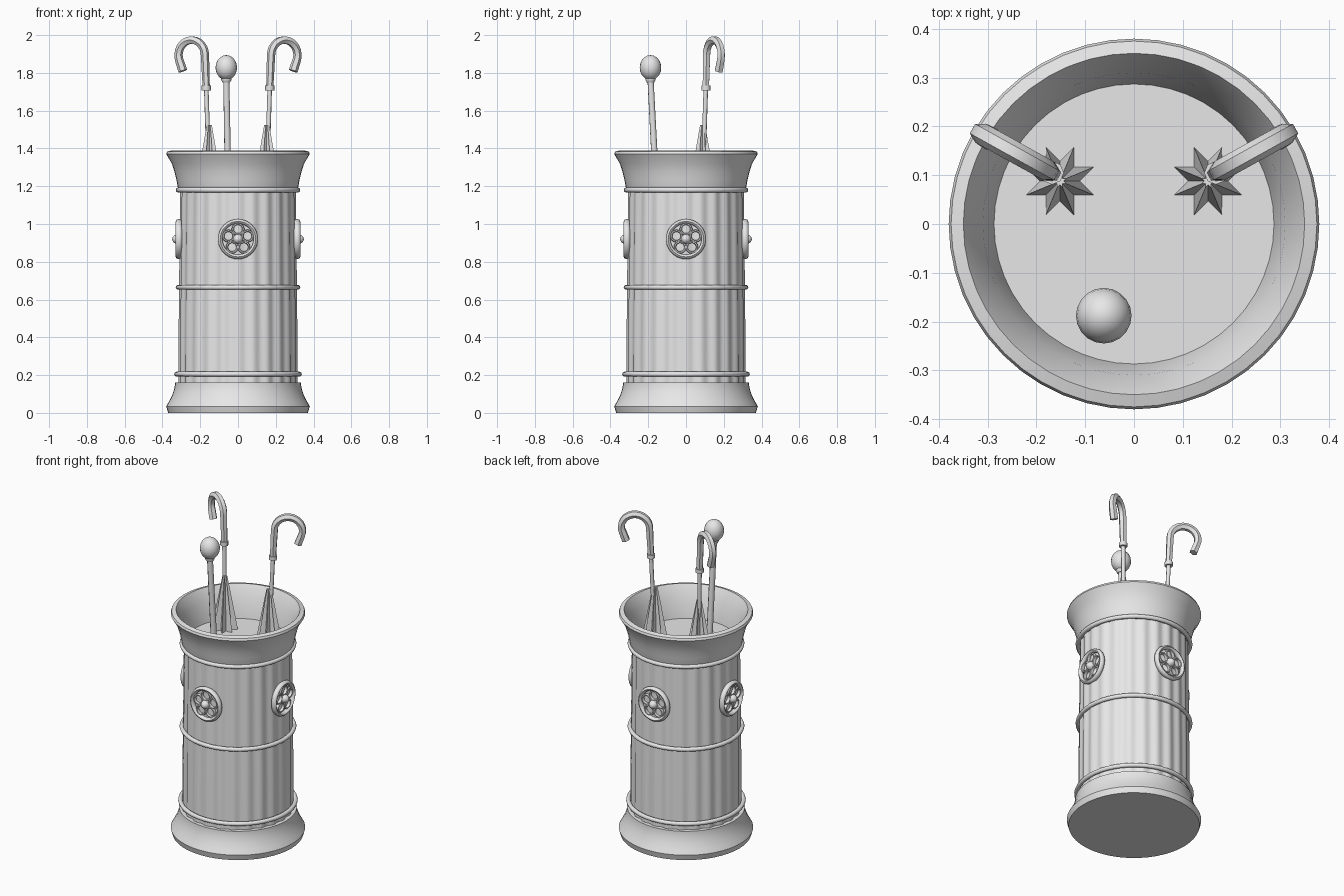
import bpy, bmesh, math
from mathutils import Vector, Matrix

if "Cube" in bpy.data.objects:
    bpy.data.objects.remove(bpy.data.objects["Cube"])

grey = bpy.data.materials.new("stone grey")
grey.diffuse_color = (0.8, 0.8, 0.8, 1)
grey.use_nodes = True
grey.node_tree.nodes["Principled BSDF"].inputs["Base Color"].default_value = grey.diffuse_color


def finish(ob, angle=35):
    """Give the object its material and smooth shading with kept creases."""
    ob.data.materials.clear()
    ob.data.materials.append(grey)
    bpy.ops.object.select_all(action='DESELECT')
    ob.select_set(True)
    bpy.context.view_layer.objects.active = ob
    bpy.ops.object.shade_smooth_by_angle(angle=math.radians(angle))
    return ob


def lathe(name, profile, segs=48, mod=lambda i: 0.0, loc=(0, 0, 0), matrix=None, loop=False, angle=35):
    """Spin (radius, z) points around z; mod scales the radius per segment."""
    bm = bmesh.new()
    rings = []
    for r, z in profile:
        if r == 0:
            rings.append([bm.verts.new((0, 0, z))] * segs)
            continue
        ring = []
        for i in range(segs):
            a = 2 * math.pi * i / segs
            rr = r * (1 + mod(i))
            ring.append(bm.verts.new((rr * math.cos(a), rr * math.sin(a), z)))
        rings.append(ring)
    pairs = list(zip(rings, rings[1:]))
    if loop:
        pairs.append((rings[-1], rings[0]))
    for lo, hi in pairs:
        for i in range(segs):
            j = (i + 1) % segs
            quad = [lo[i], lo[j], hi[j], hi[i]]
            bm.faces.new(list(dict.fromkeys(quad)))
    bmesh.ops.recalc_face_normals(bm, faces=bm.faces)
    bm.transform(matrix or Matrix.Translation(loc))
    me = bpy.data.meshes.new(name)
    bm.to_mesh(me)
    bm.free()
    ob = bpy.data.objects.new(name, me)
    bpy.context.collection.objects.link(ob)
    return finish(ob, angle)


def torus(name, major, minor, z=0, segs=48, sides=8, matrix=None, stretch=1):
    prof = [(major + minor * math.cos(2 * math.pi * k / sides),
             z + stretch * minor * math.sin(2 * math.pi * k / sides)) for k in range(sides)]
    return lathe(name, prof, segs, matrix=matrix, loop=True, angle=60)


def ball(name, rx, rz, loc=(0, 0, 0), matrix=None, segs=20, rows=10):
    prof = [(0 if k in (0, rows) else rx * math.sin(math.pi * k / rows),
             -rz * math.cos(math.pi * k / rows)) for k in range(rows + 1)]
    return lathe(name, prof, segs, loc=loc, matrix=matrix)


def tube(name, points, radii, res=2):
    """Round tube along points with one radius per point."""
    cu = bpy.data.curves.new(name, 'CURVE')
    cu.dimensions = '3D'
    cu.bevel_depth = 1
    cu.bevel_resolution = res
    cu.use_fill_caps = True
    sp = cu.splines.new('POLY')
    sp.points.add(len(points) - 1)
    for p, co, r in zip(sp.points, points, radii):
        p.co = (*co, 1)
        p.radius = r
    ob = bpy.data.objects.new(name, cu)
    bpy.context.collection.objects.link(ob)
    bpy.ops.object.select_all(action='DESELECT')
    ob.select_set(True)
    bpy.context.view_layer.objects.active = ob
    bpy.ops.object.convert(target='MESH')
    return finish(bpy.context.view_layer.objects.active, 50)


# Flared foot
lathe("foot", [(0, 0), (.37, 0), (.38, .035), (.366, .06), (.35, .09), (.34, .12),
               (.334, .145), (.333, .162), (0, .162)])

# Fluted barrel, slightly wider at the bottom
lathe("fluted_barrel", [(0, .15), (.311, .15), (.31, .4), (.306, .8), (.302, 1.2), (0, 1.2)],
      segs=192, mod=lambda i: .015 * math.cos(24 * 2 * math.pi * i / 192))

# Flared rim with the recessed floor inside
lathe("rim", [(0, 1.175), (.312, 1.175), (.32, 1.2), (.326, 1.235), (.336, 1.275), (.35, 1.32),
              (.38, 1.37), (.375, 1.383), (.35, 1.39), (.31, 1.32), (.287, 1.2), (0, 1.2)])

# Hoops around the barrel
for label, z, r in (("lower", .205, .325), ("middle", .665, .317), ("upper", 1.18, .317)):
    torus(label + "_hoop", r, .013, z)

# Four rosettes, each a ring with five loops and a knob
for q in range(4):
    turn = (Matrix.Rotation(q * math.pi / 2, 4, 'Z') @ Matrix.Translation((0, -.313, .92))
            @ Matrix.Rotation(math.pi / 2, 4, 'X'))
    torus("rosette_ring", .094, .012, segs=32, matrix=turn, stretch=1.4)
    for k in range(5):
        a = math.pi / 2 + k * 2 * math.pi / 5
        off = Matrix.Translation((.053 * math.cos(a), .053 * math.sin(a), 0))
        torus("rosette_loop", .028, .006, segs=16, sides=6, matrix=turn @ off, stretch=1.7)
    ball("rosette_knob", .027, .036, matrix=turn, segs=16, rows=8)

# Walking stick
tube("stick_shaft", [(-.052, -.158, 1.19), (-.062, -.188, 1.77)], [.018, .017])
lathe("stick_collar", [(0, -.012), (.02, -.012), (.027, 0), (.027, .01), (0, .012)],
      20, loc=(-.062, -.188, 1.762))
ball("stick_knob", .057, .066, loc=(-.062, -.188, 1.828))

# Two mirrored umbrellas
for side, s in (("left", -1), ("right", 1)):
    foot, neck = Vector((s * .152, .088, 1.2)), Vector((s * .168, .105, 1.72))
    # folded canopy with eight pleats
    lathe(side + "_umbrella_canopy", [(0, 0), (.058, 0), (.032, .18), (.011, .325), (0, .325)], 16,
          mod=lambda i: .3 if i % 2 else -.3, loc=foot, angle=10)
    tube(side + "_umbrella_shaft", [foot, neck], [.012, .012])
    tube(side + "_umbrella_collar", [neck - Vector((0, 0, .012)), neck + Vector((0, 0, .012))],
         [.024, .024])
    # crook handle
    out = Vector((s * math.cos(math.radians(29)), math.sin(math.radians(29)), 0))
    rad, zc = .08, 1.894
    start = neck + out * .008
    path = [neck]
    for k in range(15):
        a = math.radians(205) * k / 14
        path.append(Vector((start.x, start.y, zc)) + out * rad * (1 - math.cos(a))
                    + Vector((0, 0, rad * math.sin(a))))
    path.append(Vector((start.x, start.y, 1.81)) + out * (2 * rad - .026))
    tube(side + "_umbrella_handle", path, [.019] + [.022] * 14 + [.023, .024], res=1)
